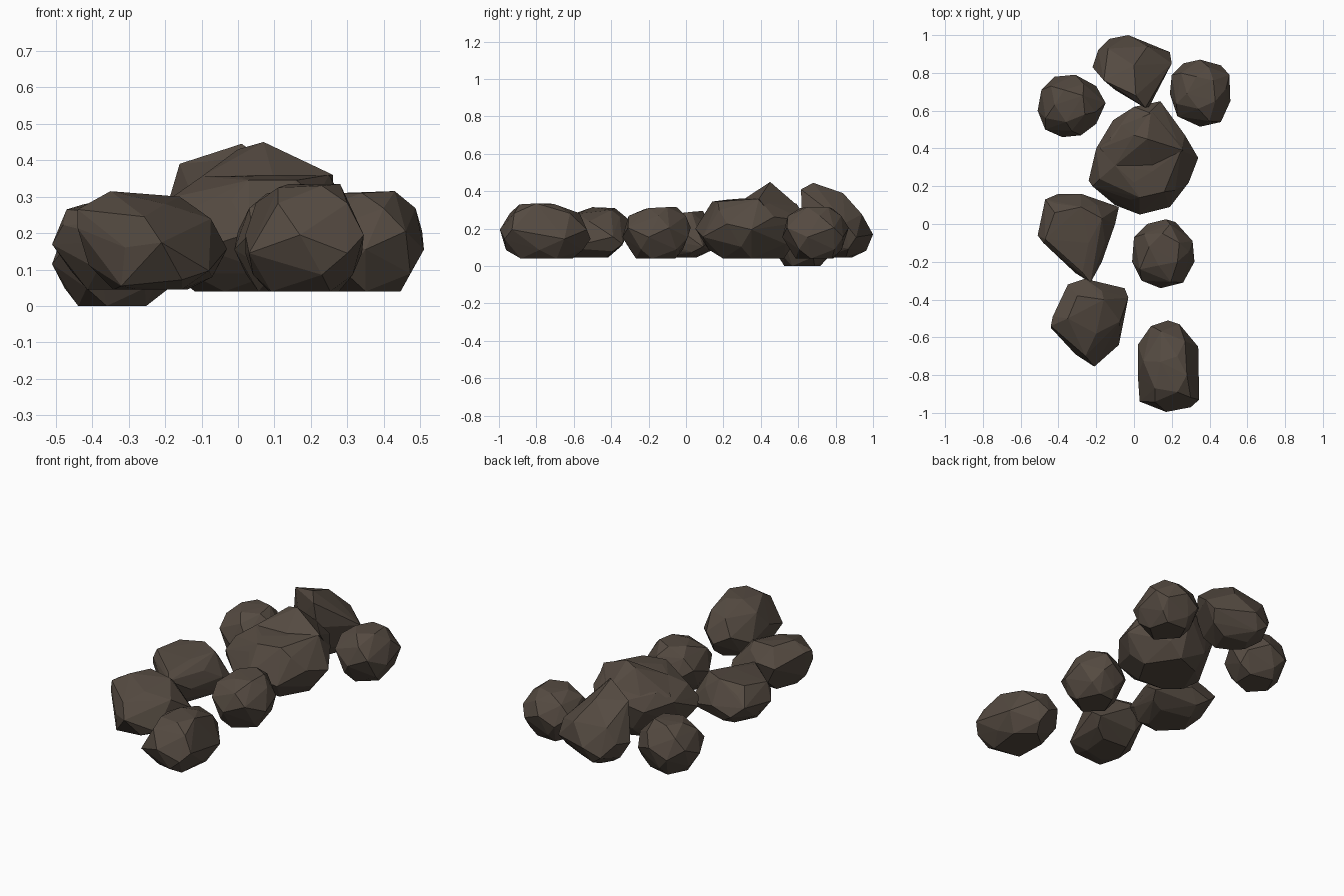
import bpy, bmesh, random
from mathutils import Vector

random.seed(4)
stone = bpy.data.materials.new("dark_stone")
stone.diffuse_color = (0.09, 0.069, 0.053, 1)


def hull(name, co):
    """Flat-faced stone wrapped around the given points."""
    bm = bmesh.new()
    for v in co:
        bm.verts.new(v)
    res = bmesh.ops.convex_hull(bm, input=bm.verts[:])
    junk = {g for g in res["geom_interior"] + res["geom_unused"]
            if isinstance(g, bmesh.types.BMVert)}
    bmesh.ops.delete(bm, geom=list(junk), context='VERTS')
    bmesh.ops.recalc_face_normals(bm, faces=bm.faces[:])
    me = bpy.data.meshes.new(name)
    bm.to_mesh(me)
    bm.free()
    me.materials.append(stone)
    bpy.context.collection.objects.link(bpy.data.objects.new(name, me))


def rock(name, outline, z0, z1, mid, peaks, tilt=(0, 0), foot=0.6, shoulder=0.84):
    """Faceted boulder: widest outline, shoulder rings above and below, flat foot and corner points."""
    pts = [Vector(p) for p in outline]
    n = len(pts)
    c = (Vector((min(p.x for p in pts), min(p.y for p in pts)))
         + Vector((max(p.x for p in pts), max(p.y for p in pts)))) / 2
    top = max([z1] + [p[2] for p in peaks])
    co = []
    for i, p in enumerate(pts):
        d = p - c
        h = mid + d.x * tilt[0] + d.y * tilt[1]
        wob = 0.025 if i % 2 else -0.025
        # widest ring
        co.append((p.x, p.y, min(max(h + wob, z0 + 0.05), top)))
        # shoulder rings, on the edge middles
        e = (d + pts[(i + 1) % n] - c) / 2
        r = shoulder + random.uniform(-0.04, 0.06)
        up = c + e * r
        low = c + e * (r + 0.02)
        if i % 2:
            co.append((up.x, up.y, h + (z1 - h) * 0.68))
        else:
            co.append((low.x, low.y, h + (z0 - h) * 0.65))
        # flat foot
        if i % 2 == 0:
            f = c + d * foot
            co.append((f.x, f.y, z0))
    hull(name, co + peaks)


# front pair
rock("rock_front_right",
     [(.02, -.64), (.09, -.54), (.18, -.51), (.24, -.53), (.34, -.65), (.345, -.93),
      (.30, -.97), (.17, -.995), (.03, -.94), (.02, -.8)], .04, .335, .17,
     [(.11, -.87, .325), (.23, -.89, .33), (.28, -.8, .335), (.23, -.7, .33),
      (.14, -.73, .335), (.18, -.6, .285)])
rock("rock_front_left",
     [(-.44, -.55), (-.43, -.49), (-.35, -.32), (-.26, -.29), (-.05, -.34),
      (-.03, -.39), (-.08, -.64), (-.21, -.755), (-.31, -.69)], .045, .29, .18,
     [(-.44, -.54, .265), (-.35, -.5, .315), (-.30, -.38, .31), (-.16, -.4, .3),
      (-.2, -.58, .28), (-.32, -.67, .055)], tilt=(-.3, .1), foot=.52)

# middle pair
rock("rock_middle_left",
     [(-.51, -.06), (-.47, .13), (-.4, .16), (-.28, .16), (-.08, .09), (-.1, .0),
      (-.17, -.2), (-.23, -.31), (-.31, -.26), (-.48, -.1)], .045, .27, .175,
     [(-.47, -.08, .265), (-.42, .06, .28), (-.28, .09, .295), (-.17, .03, .29),
      (-.24, -.1, .275)], tilt=(-.1, -.15), foot=.55)
rock("rock_middle_right",
     [(-.01, -.2), (0, -.07), (.07, 0), (.17, .025), (.22, .01), (.31, -.09),
      (.32, -.2), (.26, -.31), (.14, -.34), (.04, -.3)], .04, .31, .18,
     [(.08, -.12, .31), (.15, -.05, .315), (.24, -.1, .315), (.23, -.2, .31),
      (.13, -.22, .305)])

# large central boulder: stepped front terrace and a raised crest behind it
rock("boulder_centre",
     [(-.24, .23), (-.2, .4), (-.11, .55), (0, .62), (.14, .65), (.27, .47),
      (.34, .35), (.29, .22), (.19, .09), (.03, .05), (-.1, .1), (-.22, .2)],
     .04, .345, .22,
     [(.25, .39, .36), (.1, .28, .36), (.0, .22, .355), (.03, .14, .345),
      (-.1, .31, .355), (.16, .17, .345), (.08, .59, .335)],
     tilt=(0, .15), foot=.58)
hull("boulder_crest",
     [(-.1, .31, .355), (.1, .29, .345), (.07, .45, .45), (.0, .47, .43),
      (.26, .39, .36), (.26, .45, .28), (.09, .6, .32), (-.08, .53, .28),
      (-.18, .4, .28), (.05, .42, .25)])

# back three
rock("rock_back_centre",
     [(-.22, .83), (-.19, .92), (-.13, .98), (-.03, 1.0), (.19, .91), (.2, .85),
      (.08, .62), (.05, .62), (-.1, .71)], .045, .34, .22,
     [(.01, .68, .445), (.06, .615, .41), (-.16, .76, .39), (0, .84, .39),
      (.05, .92, .29)], tilt=(0, -.4), foot=.44)
rock("rock_back_left",
     [(-.51, .6), (-.49, .71), (-.42, .78), (-.31, .79), (-.2, .73), (-.15, .64),
      (-.2, .53), (-.28, .47), (-.38, .46), (-.47, .5)], .0, .275, .14,
     [(-.42, .63, .28), (-.37, .71, .28), (-.27, .68, .285), (-.26, .58, .275),
      (-.36, .54, .275)])
rock("rock_back_right",
     [(.19, .69), (.2, .79), (.26, .85), (.35, .87), (.46, .84), (.505, .79),
      (.51, .65), (.46, .54), (.35, .515), (.23, .57)], .04, .31, .18,
     [(.28, .69, .31), (.33, .78, .31), (.42, .76, .315), (.43, .65, .315),
      (.34, .61, .31)])
